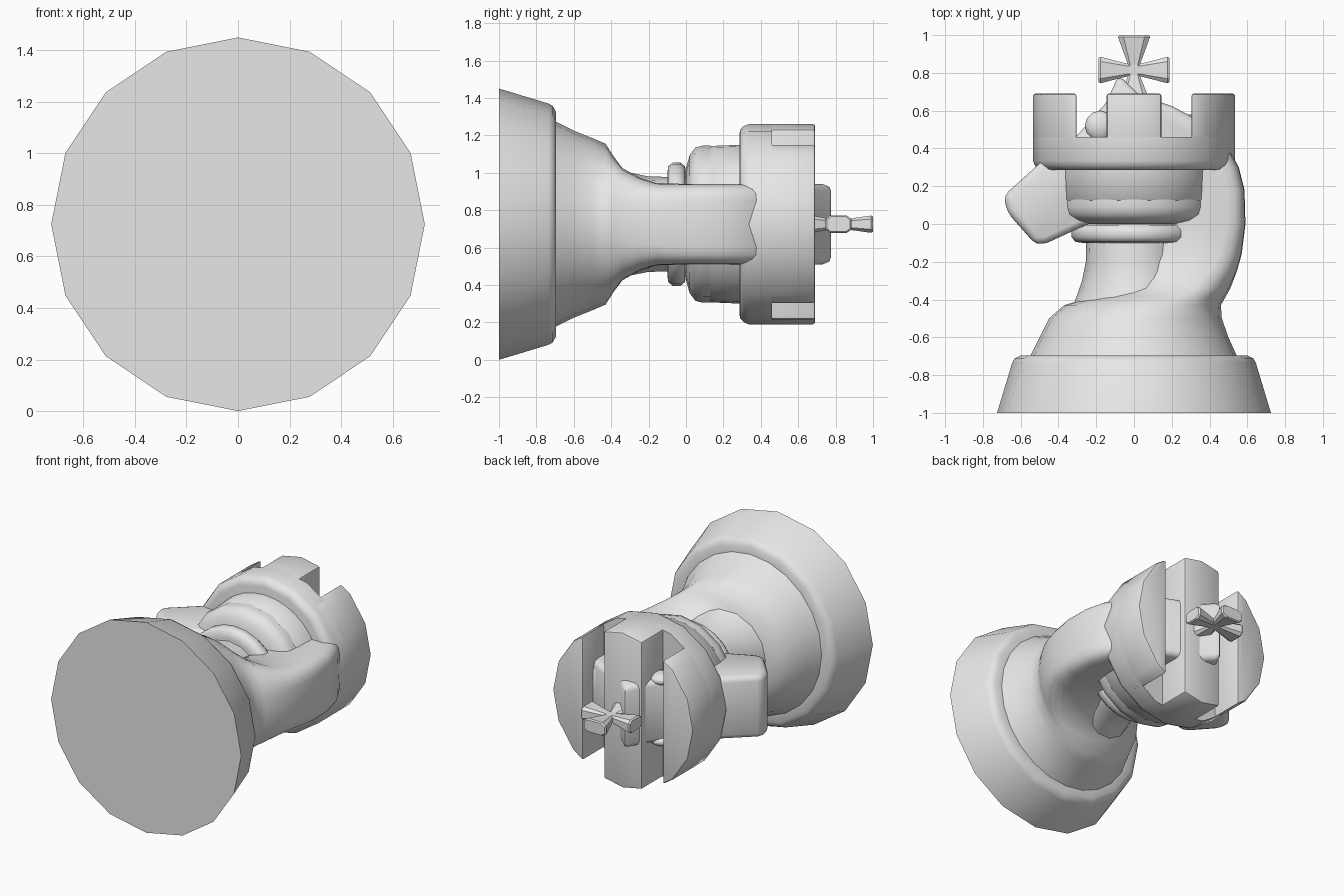
import bpy, bmesh, math
from mathutils import Vector

if "Cube" in bpy.data.objects:
    bpy.data.objects.remove(bpy.data.objects["Cube"], do_unlink=True)

AXIS_Z = 0.725  # height of the lying piece's long axis

stone = bpy.data.materials.new("plain_grey")
stone.use_nodes = True
GREY = (0.8, 0.8, 0.8, 1)
stone.diffuse_color = GREY
stone.node_tree.nodes["Principled BSDF"].inputs["Base Color"].default_value = GREY


def finish(name, bm, smooth=35, bevel=0, segments=2):
    """Turn a bmesh into a shaded object, optionally with rounded edges."""
    bmesh.ops.recalc_face_normals(bm, faces=bm.faces)
    mesh = bpy.data.meshes.new(name)
    bm.to_mesh(mesh)
    bm.free()
    mesh.materials.append(stone)
    ob = bpy.data.objects.new(name, mesh)
    ob.location.z = AXIS_Z
    bpy.context.collection.objects.link(ob)
    bpy.ops.object.select_all(action="DESELECT")
    ob.select_set(True)
    bpy.context.view_layer.objects.active = ob
    if bevel:
        mod = ob.modifiers.new("rounding", "BEVEL")
        mod.width, mod.segments = bevel, segments
        mod.limit_method, mod.angle_limit = "ANGLE", math.radians(28)
        bpy.ops.object.modifier_apply(modifier=mod.name)
    if smooth:
        bpy.ops.object.shade_smooth_by_angle(angle=math.radians(smooth))
    return ob


def skin(bm, rings):
    """Bridge equal rings of points and cap both ends."""
    loops = [[bm.verts.new(p) for p in ring] for ring in rings]
    for a, b in zip(loops, loops[1:]):
        for i in range(len(a)):
            j = (i + 1) % len(a)
            bm.faces.new((a[i], a[j], b[j], b[i]))
    bm.faces.new(loops[0])
    bm.faces.new(loops[-1][::-1])


def section(y, left, right, half_z, power=2, n=16):
    """Superellipse ring across the long axis."""
    mid, half_x = (left + right) / 2, (right - left) / 2
    ring = []
    for i in range(n):
        t = math.tau * i / n
        c, s = math.cos(t), math.sin(t)
        ring.append((mid + half_x * math.copysign(abs(c) ** (2 / power), c), y,
                     half_z * math.copysign(abs(s) ** (2 / power), s)))
    return ring


def turned(profile, n=16):
    bm = bmesh.new()
    skin(bm, [section(y, -r, r, r, 2, n) for r, y in profile])
    return bm


def extruded(outline, half_z):
    bm = bmesh.new()
    skin(bm, [[(x, y, z) for x, y in outline] for z in (-half_z, half_z)])
    return bm


# Round foot and the turned pieces stacked above it
finish("foot", turned([(0.725, -1), (0.645, -0.735), (0.632, -0.712), (0.6, -0.695), (0.53, -0.695)]))
finish("stem", turned([(0.36, -0.5), (0.31, -0.4), (0.275, -0.3), (0.255, -0.2), (0.25, 0.05)]), 60)
finish("collar", turned([(0.27, -0.1), (0.31, -0.095), (0.33, -0.07), (0.33, -0.03),
                         (0.31, -0.005), (0.27, 0)], 24), 60)
finish("cup", turned([(0.3, 0), (0.37, 0.02), (0.41, 0.05), (0.42, 0.09), (0.42, 0.13)], 16), 60)
finish("cup_band", turned([(0.40, 0.115), (0.418, 0.13), (0.425, 0.3)], 32), 60)

# Flared lower body that leans into the curved neck
neck = bmesh.new()
skin(neck, [section(*s, n=24) for s in (
    (-0.70, -0.55, 0.545, 0.55), (-0.60, -0.50, 0.50, 0.50),
    (-0.50, -0.45, 0.465, 0.46), (-0.43, -0.37, 0.46, 0.43),
    (-0.385, -0.22, 0.485, 0.36, 2.2), (-0.34, -0.08, 0.51, 0.30, 2.6),
    (-0.25, 0.03, 0.545, 0.25, 3.2), (-0.16, 0.09, 0.57, 0.22, 4),
    (0.0, 0.14, 0.59, 0.215, 5), (0.18, 0.16, 0.585, 0.215, 5),
    (0.30, 0.13, 0.555, 0.215, 5), (0.40, 0.08, 0.50, 0.215, 5),
    (0.50, 0.0, 0.42, 0.21, 5), (0.58, -0.03, 0.32, 0.19, 4))])
finish("body_and_neck", neck, 50)

# Head with ear crest and blunt snout
finish("head", extruded([
    (0.46, 0.40), (0.34, 0.55), (0.20, 0.625), (0.03, 0.68), (-0.08, 0.79),
    (-0.15, 0.64), (-0.30, 0.47), (-0.49, 0.33), (-0.69, 0.15), (-0.67, 0.06),
    (-0.52, -0.11), (-0.46, -0.10), (-0.22, 0.01), (0.0, 0.15), (0.2, 0.2)], 0.215),
    50, 0.035)

# Bulging eyes on both sides of the head
for side, name in ((1, "upper_eye"), (-1, "lower_eye")):
    eye = bmesh.new()
    bmesh.ops.create_uvsphere(eye, u_segments=12, v_segments=8, radius=0.08)
    for v in eye.verts:
        v.co = Vector((v.co.x - 0.18, v.co.y + 0.52, v.co.z * 0.5 + side * 0.21))
    finish(name, eye, 60)

# Battlement ring with three raised bars separated by two slots
finish("battlement", turned([(0.48, 0.285), (0.505, 0.29), (0.525, 0.31),
                             (0.535, 0.335), (0.535, 0.46)]))
for name, lo, hi in (("right_merlon", -1, -0.305), ("middle_merlon", -0.145, 0.145),
                     ("left_merlon", 0.305, 1)):
    bm = turned([(0.535, 0.36), (0.535, 0.69)])
    for x, outward in ((lo, -1), (hi, 1)):
        cut = bmesh.ops.bisect_plane(bm, geom=bm.verts[:] + bm.edges[:] + bm.faces[:],
                                     plane_co=(x, 0, 0), plane_no=(outward, 0, 0),
                                     clear_outer=True)
        edges = [e for e in cut["geom_cut"] if isinstance(e, bmesh.types.BMEdge)]
        if edges:
            bmesh.ops.contextual_create(bm, geom=edges)
    finish(name, bm, 35, 0.012)

# Finial cross: four flared arms around a small hub
CENTRE = Vector((0, 0.815, 0))
cross = bmesh.new()
for k, (length, tip) in enumerate(((0.188, 0.07), (0.185, 0.085), (0.188, 0.07), (0.15, 0.075))):
    along = Vector((round(math.cos(k * math.pi / 2)), round(math.sin(k * math.pi / 2)), 0))
    across = Vector((-along.y, along.x, 0))
    rings = []
    for d, w, t in ((0, 0.03, 0.026), (0.03, 0.032, 0.026),
                    (length - 0.01, tip, 0.046), (length, tip - 0.008, 0.04)):
        rings.append([CENTRE + along * d + across * w * a + Vector((0, 0, t * b))
                      for a, b in ((-1, -0.6), (-0.65, -1), (0.65, -1), (1, -0.6),
                                   (1, 0.6), (0.65, 1), (-0.65, 1), (-1, 0.6))])
    skin(cross, rings)
finish("cross", cross, 0)
